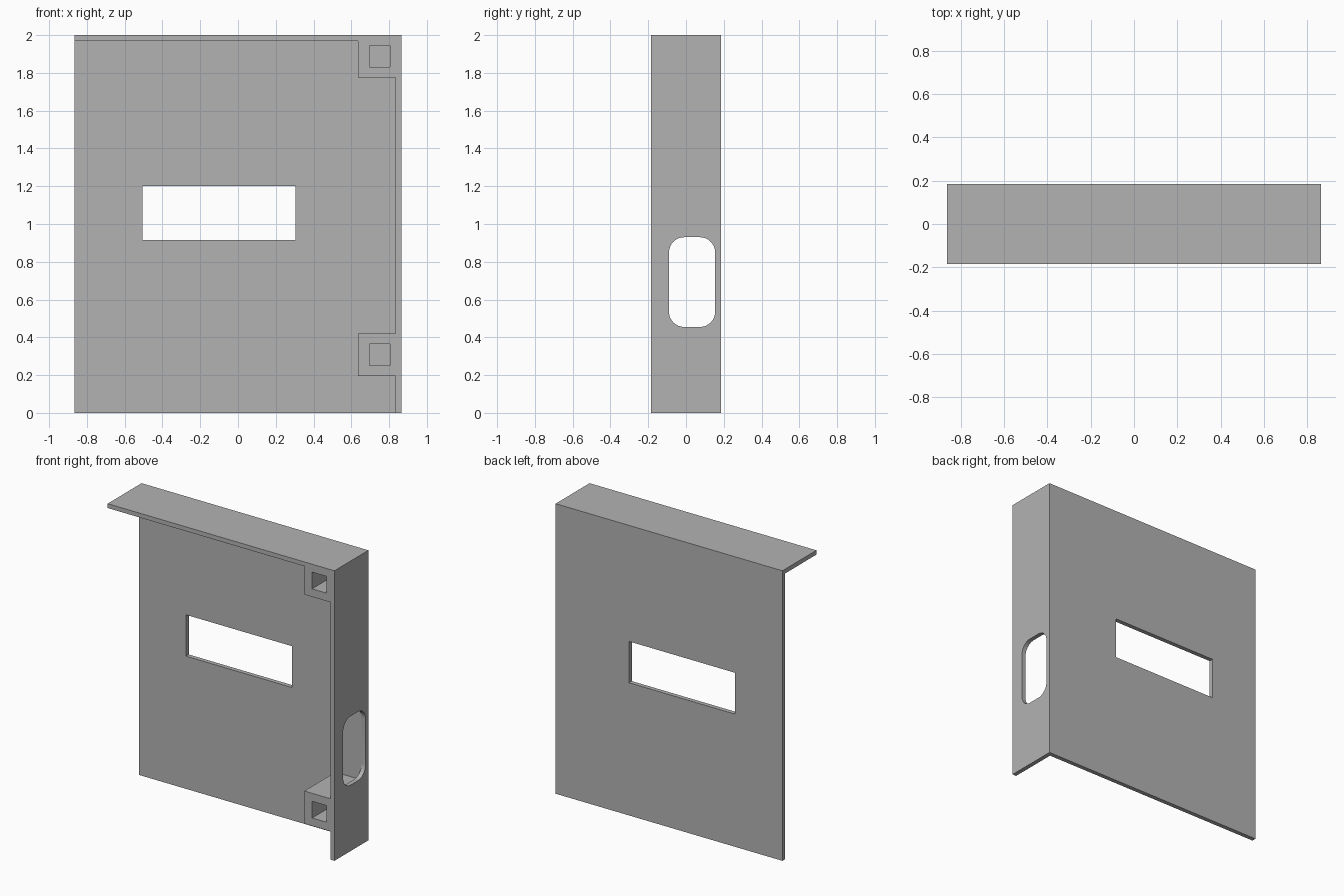
import bpy, bmesh, math
from mathutils import Vector

if "Cube" in bpy.data.objects:
    bpy.data.objects.remove(bpy.data.objects["Cube"], do_unlink=True)

W, D, H, T = 0.865, 0.185, 2.0, 0.03   # half width, half depth, height, wall
INNER_Y = D - T                        # front face of the back panel

grey = bpy.data.materials.new("plain grey")
grey.use_nodes = True
grey.diffuse_color = (0.45, 0.45, 0.45, 1)
grey.node_tree.nodes["Principled BSDF"].inputs["Base Color"].default_value = grey.diffuse_color


def prism(name, outline, axis, start, end):
    """Extrude a 2D outline along y (outline is x, z) or along x (outline is y, z)."""
    place = (lambda a, b: (a, start, b)) if axis == "y" else (lambda a, b: (start, a, b))
    move = Vector((0, end - start, 0)) if axis == "y" else Vector((end - start, 0, 0))
    bm = bmesh.new()
    face = bm.faces.new([bm.verts.new(place(a, b)) for a, b in outline])
    grown = bmesh.ops.extrude_face_region(bm, geom=[face])
    bmesh.ops.translate(bm, vec=move, verts=[v for v in grown["geom"] if isinstance(v, bmesh.types.BMVert)])
    bmesh.ops.recalc_face_normals(bm, faces=bm.faces)
    mesh = bpy.data.meshes.new(name)
    bm.to_mesh(mesh)
    bm.free()
    mesh.materials.append(grey)
    obj = bpy.data.objects.new(name, mesh)
    bpy.context.collection.objects.link(obj)
    return obj


def rect(a0, a1, b0, b1):
    return [(a0, b0), (a1, b0), (a1, b1), (a0, b1)]


def rounded_rect(a0, a1, b0, b1, r, steps=8):
    corners = [(a1 - r, b1 - r), (a0 + r, b1 - r), (a0 + r, b0 + r), (a1 - r, b0 + r)]
    return [(a + r * math.cos(t), b + r * math.sin(t))
            for i, (a, b) in enumerate(corners)
            for t in [(i + k / steps) * math.pi / 2 for k in range(steps + 1)]]


def carve(body, cutter):
    mod = body.modifiers.new("cut", "BOOLEAN")
    mod.operation, mod.solver, mod.object = "DIFFERENCE", "EXACT", cutter
    bpy.ops.object.modifier_apply(modifier=mod.name)
    bpy.data.objects.remove(cutter, do_unlink=True)


# Solid block that becomes the panel with its top and side flanges
body = prism("flanged_panel", rect(-W, W, 0, H), "y", -D, D)
bpy.context.view_layer.objects.active = body
body.select_set(True)

# Front cavity, stepping around the two mounting blocks
wall, block = W - T, 0.635
cavity = [(-1, -0.1), (wall, -0.1), (wall, 0.195), (block, 0.195), (block, 0.42), (wall, 0.42),
          (wall, 1.775), (block, 1.775), (block, H - T), (-1, H - T)]
carve(body, prism("cavity_cutter", cavity, "y", -0.3, INNER_Y))

# Window through the back panel
carve(body, prism("window_cutter", rect(-0.505, 0.305, 0.915, 1.2), "y", 0, 0.3))

# Blind square sockets in the mounting blocks
for z in (0.25, 1.83):
    carve(body, prism("socket_cutter", rect(0.695, 0.805, z, z + 0.115), "y", -0.3, INNER_Y))

# Rounded hand slot in the side flange
carve(body, prism("slot_cutter", rounded_rect(-0.09, INNER_Y - 0.001, 0.455, 0.93, 0.08), "x", 0.75, 0.95))

bpy.ops.object.shade_smooth_by_angle(angle=math.radians(30))
